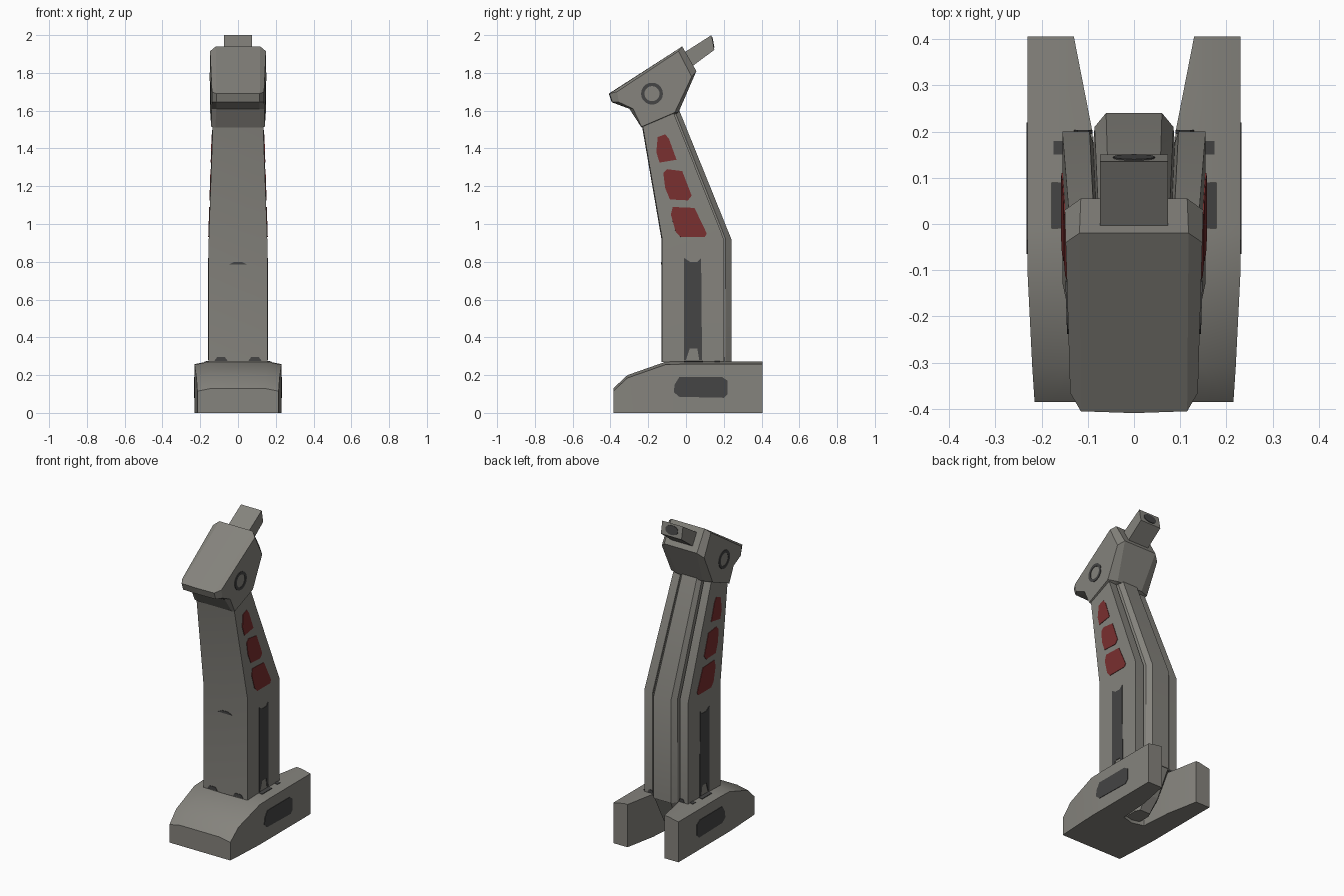
import bpy, bmesh, math
from mathutils import Vector

if "Cube" in bpy.data.objects:
    bpy.data.objects.remove(bpy.data.objects["Cube"])


def material(name, rgb):
    m = bpy.data.materials.new(name)
    m.diffuse_color = (*rgb, 1)
    m.use_nodes = True
    m.node_tree.nodes["Principled BSDF"].inputs["Base Color"].default_value = m.diffuse_color
    return m


GREY = material("warm grey", (0.235, 0.228, 0.205))
DARK = material("dark grey", (0.058, 0.058, 0.058))
RED = material("dull red", (0.19, 0.028, 0.028))


def finish(name, bm, mat, mirror=True, smooth=False):
    bmesh.ops.recalc_face_normals(bm, faces=bm.faces)
    # drop the walls on the centre plane so the mirrored halves join
    if mirror:
        walls = [f for f in bm.faces if all(abs(v.co.x) < 1e-5 for v in f.verts)]
        bmesh.ops.delete(bm, geom=walls, context='FACES')
    me = bpy.data.meshes.new(name)
    bm.to_mesh(me)
    bm.free()
    me.materials.append(mat)
    ob = bpy.data.objects.new(name, me)
    bpy.context.collection.objects.link(ob)
    if mirror:
        mod = ob.modifiers.new("mirror", 'MIRROR')
        mod.use_clip = True
    if smooth:
        bpy.ops.object.select_all(action='DESELECT')
        bpy.context.view_layer.objects.active = ob
        ob.select_set(True)
        bpy.ops.object.shade_smooth_by_angle(angle=math.radians(25))
    return ob


def loft(name, rings, mat=GREY, mirror=True, smooth=False):
    bm = bmesh.new()
    vs = [[bm.verts.new(p) for p in r] for r in rings]
    n = len(rings[0])
    for a, b in zip(vs, vs[1:]):
        for i in range(n):
            j = (i + 1) % n
            bm.faces.new((a[i], a[j], b[j], b[i]))
    bm.faces.new(vs[0])
    bm.faces.new(vs[-1])
    return finish(name, bm, mat, mirror, smooth)


def plate(name, pts, normal, mat=DARK, mirror=True):
    n = Vector(normal).normalized()
    rings = [[Vector(p) + n * d for p in pts] for d in (-0.004, 0.003)]
    return loft(name, rings, mat, mirror)


# Forked foot: half sections along y (y, inner x, outer x, top z)
foot = [(-0.385, 0, 0.215, 0.13), (-0.31, 0, 0.22, 0.20), (-0.11, 0, 0.23, 0.27),
        (-0.02, 0, 0.23, 0.273), (0.0, 0.075, 0.23, 0.273),
        (0.20, 0.09, 0.23, 0.273), (0.405, 0.13, 0.23, 0.273)]
loft("forked_foot", [[(i, y, 0), (o, y, 0), (o, y, t - 0.015),
                      (max(o - 0.075, i + 0.01), y, t), (i, y, t)]
                     for y, i, o, t in foot], smooth=True)

# Bent column with a raised spine at the back: (half width, front y/z, back y/z, spine y)
column = [(0.155, -0.13, 0.27, 0.20, 0.27, 0.24),
          (0.155, -0.13, 0.92, 0.20, 0.92, 0.24),
          (0.133, -0.235, 1.53, -0.07, 1.60, -0.035)]
loft("column", [[(0, fy, fz), (w, fy + 0.004, fz), (w, by, bz), (w * 0.62, by, bz),
                 (w * 0.57, by - 0.025, bz), (w * 0.55, by + 0.01, bz),
                 (w * 0.39, sy, bz), (0, sy, bz)]
                for w, fy, fz, by, bz, sy in column], smooth=True)

# Spine end tapering down inside the fork
loft("spine_heel", [[(0, f, z), (w, f, z), (w, b - 0.03, z), (w * 0.7, b, z), (0, b, z)]
                    for z, w, f, b in [(0.02, 0.05, -0.02, 0.10), (0.10, 0.065, 0, 0.16),
                                       (0.28, 0.085, 0.03, 0.24)]])


# Wedge head: centre profile, then an inset profile on a sloping side plane
def head_x(y):
    return 0.149 + 0.03 * y


core = [(-0.405, 1.69), (-0.39, 1.645), (-0.30, 1.61), (-0.235, 1.51),
        (-0.04, 1.59), (0.055, 1.81), (-0.02, 1.94)]
core_x = [0.115, 0.115, 0.115, 0.12, 0.09, 0.115, 0.118]
side = [(-0.365, 1.70), (-0.355, 1.645), (-0.28, 1.61), (-0.235, 1.515),
        (-0.06, 1.59), (0.03, 1.78), (-0.04, 1.915)]
loft("head", [[(0, y - (0.004 if i < 2 else 0), z) for i, (y, z) in enumerate(core)],
              [(x, y, z) for x, (y, z) in zip(core_x, core)],
              [(head_x(y), y, z) for y, z in side]])

# Nozzle and its dark opening
loft("nozzle", [[(sx * 0.073, y, z) for sx, y, z in
                 ((-1, y0, z0), (1, y0, z0), (1, y1, z1), (-1, y1, z1))]
                for y0, z0, y1, z1 in [(0.02, 1.825, -0.03, 1.895),
                                       (0.15, 1.922, 0.135, 2.0)]], mirror=False)
ring = [2 * math.pi * i / 20 for i in range(20)]
plate("nozzle_opening", [(0.045 * math.cos(a), 0.1425 - 0.0055 * math.sin(a),
                          1.961 + 0.028 * math.sin(a)) for a in ring],
      (0, 0.98, 0.19), mirror=False)

# Round ring on each side of the head
bm = bmesh.new()
loops = [[bm.verts.new((head_x(-0.18 + r * math.cos(a)) + d, -0.18 + r * math.cos(a),
                        1.69 + r * math.sin(a))) for a in ring]
         for r, d in ((0.058, -0.004), (0.058, 0.003), (0.04, 0.003), (0.04, -0.004))]
for k in range(4):
    p, q = loops[k], loops[(k + 1) % 4]
    for i in range(20):
        j = (i + 1) % 20
        bm.faces.new((p[i], p[j], q[j], q[i]))
finish("head_ring", bm, DARK)


# Painted panels on the column sides
def column_x(z):
    return 0.155 - 0.0325 * max(0, z - 0.92)


panels = {
    "upper_red_panel": (RED, [(-0.15, 1.46), (-0.11, 1.475), (-0.09, 1.45), (-0.05, 1.34),
                              (-0.14, 1.325), (-0.157, 1.38)]),
    "middle_red_panel": (RED, [(-0.12, 1.27), (-0.10, 1.29), (-0.02, 1.28), (0.03, 1.15),
                               (0.01, 1.125), (-0.085, 1.13), (-0.11, 1.19)]),
    "lower_red_panel": (RED, [(-0.07, 1.09), (0.045, 1.085), (0.11, 0.95), (0.10, 0.932),
                              (-0.03, 0.932), (-0.055, 0.96), (-0.08, 1.05)]),
    "side_strip": (DARK, [(-0.01, 0.82), (0.02, 0.80), (0.06, 0.80), (0.08, 0.82),
                          (0.085, 0.28), (0.07, 0.28), (0.06, 0.34), (0.02, 0.34),
                          (0.0, 0.28), (-0.01, 0.28)]),
}
for name, (mat, pts) in panels.items():
    plate(name, [(column_x(z), y, z) for y, z in pts], (1, 0, 0.03), mat)

# Foot side panel
plate("foot_side_panel", [(0.23, y, z) for y, z in
                          [(-0.065, 0.11), (-0.06, 0.15), (-0.035, 0.19), (0.19, 0.19),
                           (0.22, 0.17), (0.22, 0.10), (0.20, 0.08), (-0.035, 0.085)]],
      (1, 0, 0))

# Small dark marks around the column base and on its front
for name, y0, y1, out in (("foot_mark", -0.01, 0.09, 0.178), ("foot_back_mark", 0.15, 0.18, 0.174)):
    plate(name, [(0.155, y0, 0.273), (out, y0, 0.269), (out, y1, 0.269), (0.155, y1, 0.273)],
          (0, 0, 1))
for name, y, s in (("front_base_mark", -0.128, -1), ("back_base_mark", 0.20, 1)):
    plate(name, [(0.09 + (0.035 if s < 0 else 0.02) * c + (0.02 if s > 0 else 0), y, z)
                 for c, z in ((-1, 0.275), (1, 0.275), (0.6, 0.295), (-0.6, 0.295))], (0, s, 0))
plate("front_slot", [(-0.05, -0.13, 0.785), (0.05, -0.13, 0.785), (0.02, -0.13, 0.80),
                     (-0.02, -0.13, 0.80)], (0, -1, 0), mirror=False)
